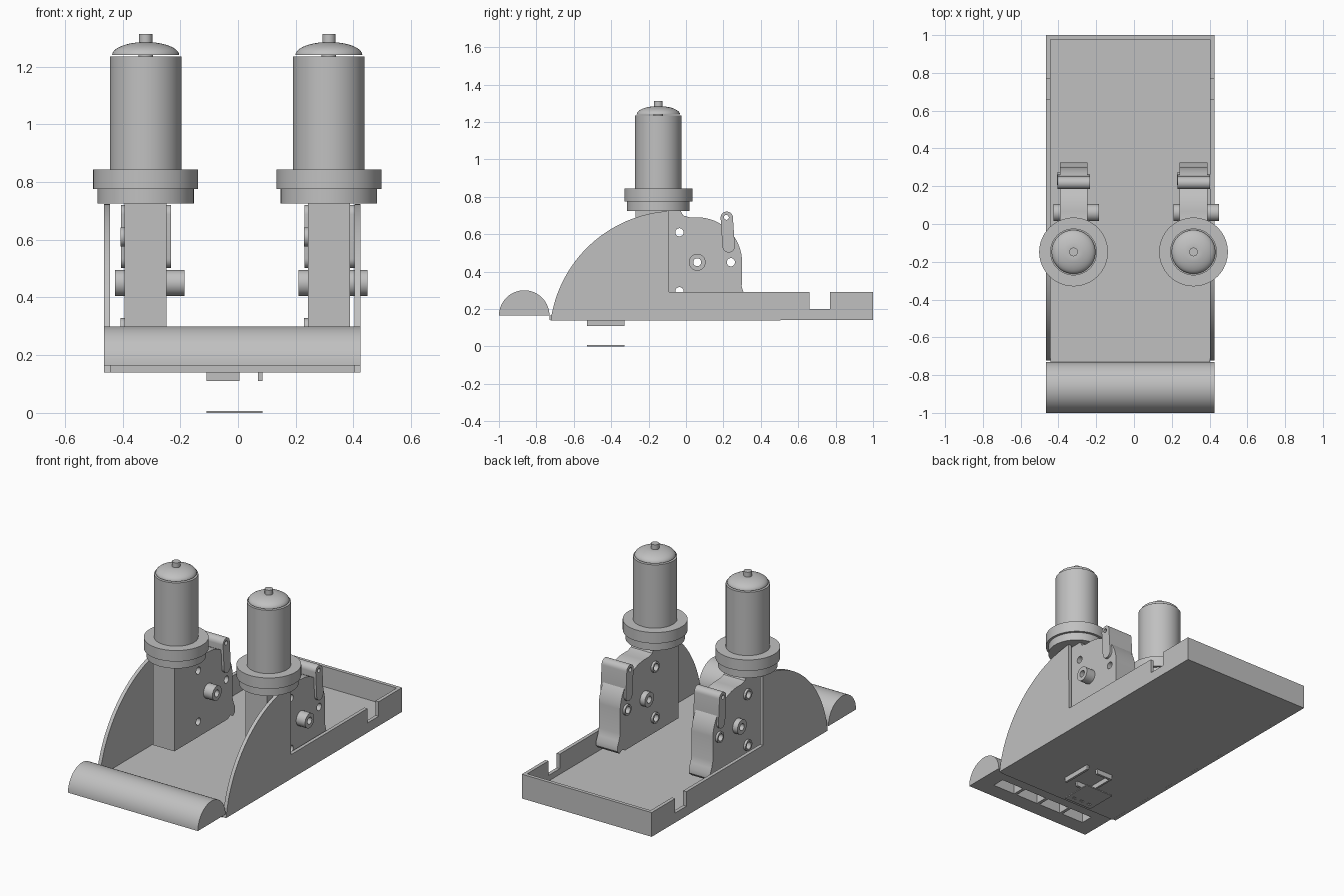
import bpy, bmesh, math
from mathutils import Matrix

if "Cube" in bpy.data.objects:
    bpy.data.objects.remove(bpy.data.objects["Cube"])

grey = bpy.data.materials.new("plain_grey")
grey.use_nodes = True
grey.diffuse_color = (0.53, 0.53, 0.53, 1)
grey.node_tree.nodes["Principled BSDF"].inputs["Base Color"].default_value = (0.53, 0.53, 0.53, 1)


def finish(bm, name):
    bmesh.ops.recalc_face_normals(bm, faces=bm.faces)
    mesh = bpy.data.meshes.new(name)
    bm.to_mesh(mesh)
    bm.free()
    mesh.materials.append(grey)
    obj = bpy.data.objects.new(name, mesh)
    bpy.context.collection.objects.link(obj)
    return obj


def prism(name, outline, x0, x1):
    """Side outline of (y, z) points extruded along x."""
    bm = bmesh.new()
    face = bm.faces.new([bm.verts.new((x0, y, z)) for y, z in outline])
    new = bmesh.ops.extrude_face_region(bm, geom=[face])["geom"]
    bmesh.ops.translate(bm, vec=(x1 - x0, 0, 0),
                        verts=[v for v in new if isinstance(v, bmesh.types.BMVert)])
    return finish(bm, name)


def box(name, x0, x1, y0, y1, z0, z1):
    return prism(name, [(y0, z0), (y1, z0), (y1, z1), (y0, z1)], x0, x1)


def arc(y, z, r, start, end, n):
    angles = [math.radians(start + (end - start) * i / n) for i in range(n + 1)]
    return [(y + r * math.cos(a), z + r * math.sin(a)) for a in angles]


def rod(name, y, z, r, x0, x1):
    return prism(name, arc(y, z, r, 0, 350, 35), x0, x1)


def lathe(name, profile, x, y, steps=64):
    bm = bmesh.new()
    verts = [bm.verts.new((r, 0, z)) for r, z in profile]
    edges = [bm.edges.new(pair) for pair in zip(verts, verts[1:])]
    bmesh.ops.spin(bm, geom=verts + edges, axis=(0, 0, 1), cent=(0, 0, 0),
                   angle=math.tau, steps=steps)
    bmesh.ops.remove_doubles(bm, verts=bm.verts, dist=1e-4)
    bmesh.ops.transform(bm, matrix=Matrix.Translation((x, y, 0)), verts=bm.verts)
    return finish(bm, name)


def cut(obj, cutters):
    for cutter in cutters:
        mod = obj.modifiers.new("cut", "BOOLEAN")
        mod.operation, mod.solver, mod.object = "DIFFERENCE", "EXACT", cutter
    bpy.context.view_layer.update()
    graph = bpy.context.evaluated_depsgraph_get()
    mesh = bpy.data.meshes.new_from_object(obj.evaluated_get(graph))
    obj.modifiers.clear()
    obj.data = mesh
    for cutter in cutters:
        bpy.data.objects.remove(cutter)


def smooth(obj):
    bpy.ops.object.select_all(action="DESELECT")
    obj.select_set(True)
    bpy.context.view_layer.objects.active = obj
    bpy.ops.object.shade_smooth_by_angle(angle=math.radians(30))


# Tray with arched, notched side walls
LEFT, RIGHT, WALL = 0.425, -0.465, 0.022
box("tray_floor", RIGHT + WALL, LEFT - WALL, -0.73, 1 - WALL, 0.14, 0.165)
box("tray_back_wall", RIGHT + WALL, LEFT - WALL, 1 - WALL, 1, 0.14, 0.29)
wall_outline = arc(-0.05, 0.045, 0.68, 172, 93.4, 32) + [
    (-0.09, 0.29), (0.66, 0.29), (0.66, 0.2), (0.77, 0.2), (0.77, 0.29),
    (1, 0.29), (1, 0.14)]
for name, x in (("left_side_wall", LEFT - WALL), ("right_side_wall", RIGHT)):
    smooth(prism(name, wall_outline, x, x + WALL))

# Half-round front bumper with ribbed pockets underneath
bumper = prism("front_bumper", arc(-0.865, 0.165, 0.135, 0, 180, 40), RIGHT, LEFT)
cut(bumper, [box("pocket_cutter", x, x + 0.155, -0.9, -0.82, 0.1, 0.24)
             for x in (-0.36, -0.185, -0.01, 0.165)])
smooth(bumper)

# Bracket under the tray and the loose cover plate beneath it
box("bracket_right_side", -0.11, -0.098, -0.53, -0.33, 0.11, 0.14)
box("bracket_left_side", 0.07, 0.085, -0.53, -0.33, 0.11, 0.14)
for name, y in (("bracket_front", -0.53), ("bracket_back", -0.345)):
    box(name, -0.098, 0.005, y, y + 0.015, 0.11, 0.14)
cover = box("cover_plate", -0.11, 0.085, -0.53, -0.33, 0, 0.007)
cut(cover, [box("slot_cutter", x, x + 0.025, -0.5, -0.485, -0.01, 0.02)
            for x in (-0.08, -0.025, 0.03)])

# Two identical geared motors
can = [(0, 0.725), (0.167, 0.725), (0.167, 0.775), (0.182, 0.775), (0.182, 0.843),
       (0.124, 0.843), (0.124, 1.235), (0.025, 1.235), (0.025, 1.24), (0.116, 1.24)]
dome = [(0.116 * math.cos(t * math.pi / 20), 1.24 + 0.045 * math.sin(t * math.pi / 20))
        for t in range(1, 9)]
knob = [(0.023, 1.282), (0.023, 1.312), (0, 1.312)]
case_outline = ([(-0.27, 0.2), (-0.27, 0.727), (-0.03, 0.727), (-0.015, 0.7), (0.02, 0.69)]
                + arc(0.06, 0.45, 0.24, 88, 5, 16)
                + [(0.298, 0.32), (0.31, 0.28), (0.325, 0.25), (0.325, 0.22), (0.305, 0.2),
                   (0.28, 0.215), (0.25, 0.2)])
lever_outline = arc(0.218, 0.688, 0.033, 0, 180, 14) + arc(0.228, 0.535, 0.033, 180, 360, 14)
holes = [(-0.035, 0.61), (0.24, 0.45), (-0.035, 0.295)]

for side, x in (("left", 0.315), ("right", -0.32)):
    smooth(lathe(side + "_motor", can + dome + knob, x, -0.148))

    case = prism(side + "_gearbox", case_outline, x - 0.073, x + 0.073)
    cut(case, [rod("hole_cutter", y, z, 0.022, x - 0.2, x + 0.2)
               for y, z in holes + [(0.06, 0.45)]])
    smooth(case)

    lever = prism(side + "_lever", lever_outline, x - 0.085, x + 0.088)
    cut(lever, [rod("pin_cutter", 0.216, 0.69, 0.013, x - 0.2, x + 0.2)])
    smooth(lever)

    shaft = rod(side + "_output_shaft", 0.06, 0.45, 0.045, x - 0.106, x + 0.134)
    cut(shaft, [rod("bore_cutter", 0.06, 0.45, 0.021, x - 0.2, x + 0.2)])
    smooth(shaft)

    for i, (y, z) in enumerate(holes):
        ring = rod(f"{side}_hole_ring_{i + 1}", y, z, 0.033, x - 0.087, x - 0.07)
        cut(ring, [rod("ring_cutter", y, z, 0.022, x - 0.2, x + 0.2)])
        smooth(ring)
